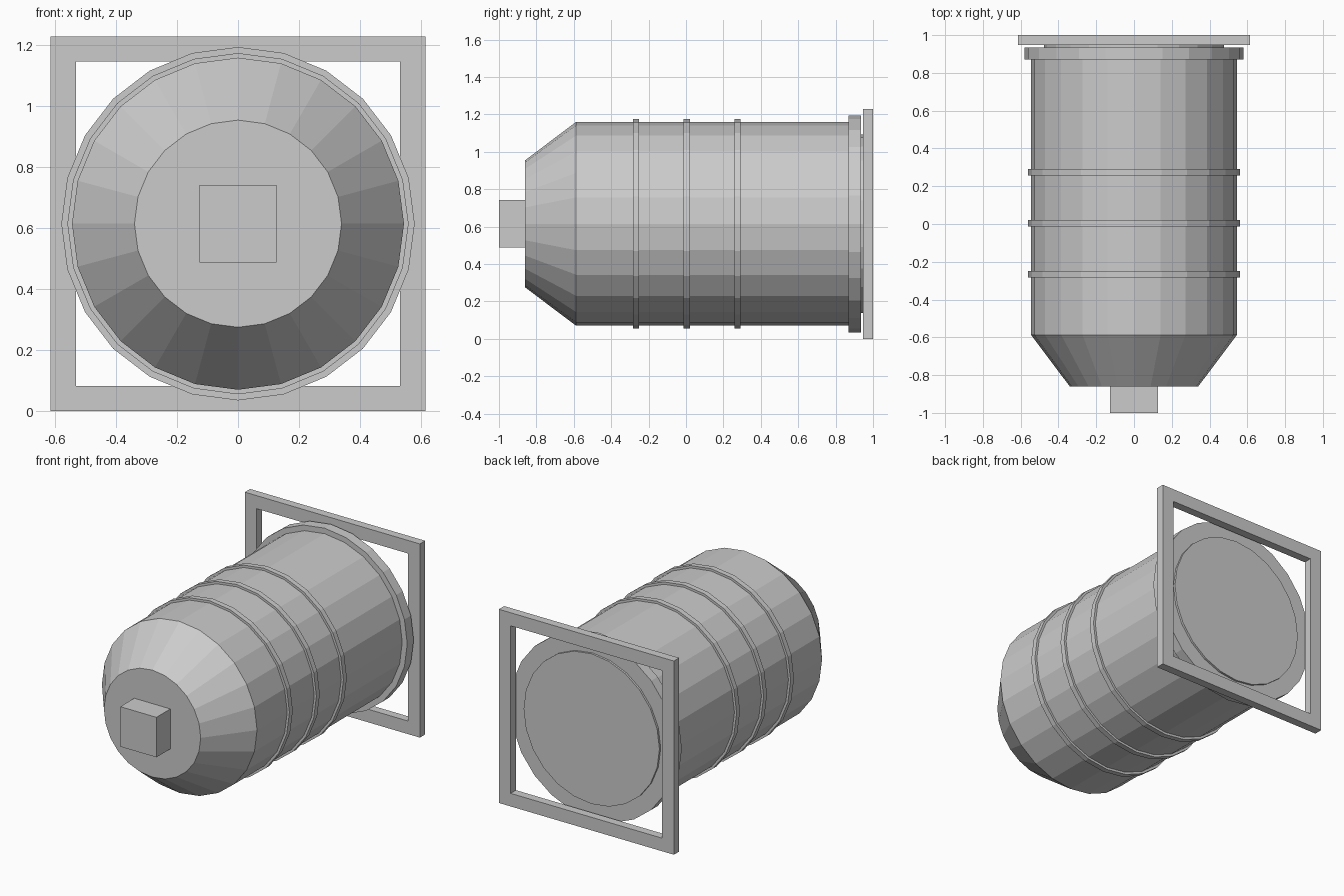
import bpy
import bmesh
from math import sin, cos, pi

cube = bpy.data.objects.get("Cube")
if cube:
    bpy.data.objects.remove(cube, do_unlink=True)

HALF = 0.615      # half the frame's width, also the height of the axis
SIDES = 24

grey = bpy.data.materials.new("plain grey")
grey.use_nodes = True
grey.diffuse_color = (0.6, 0.6, 0.6, 1)
grey.node_tree.nodes["Principled BSDF"].inputs["Base Color"].default_value = grey.diffuse_color


def finish(name, bm):
    bmesh.ops.recalc_face_normals(bm, faces=bm.faces)
    mesh = bpy.data.meshes.new(name)
    bm.to_mesh(mesh)
    bm.free()
    mesh.materials.append(grey)
    obj = bpy.data.objects.new(name, mesh)
    obj.location.z = HALF
    bpy.context.collection.objects.link(obj)
    return obj


def bridge(bm, a, b):
    """Join two closed rows of vertices with quads."""
    n = len(a)
    for i in range(n):
        j = (i + 1) % n
        bm.faces.new((a[i], a[j], b[j], b[i]))


def turned(name, profile):
    """Solid of revolution about y from (radius, y) points."""
    bm = bmesh.new()
    rows = []
    for r, y in profile:
        angles = [2 * pi * i / SIDES for i in range(SIDES)]
        rows.append([bm.verts.new((r * sin(a), y, r * cos(a))) for a in angles])
    for a, b in zip(rows, rows[1:]):
        bridge(bm, a, b)
    bm.faces.new(rows[0])
    bm.faces.new(rows[-1])
    return finish(name, bm)


def square(bm, half, y):
    return [bm.verts.new((half * sx, y, half * sz))
            for sx, sz in ((-1, -1), (1, -1), (1, 1), (-1, 1))]


# Barrel with tapered nose
turned("barrel", [(0.34, -0.86), (0.545, -0.587), (0.545, 0.88)])

# Raised bands around the barrel
for label, y in (("front", -0.267), ("middle", 0.004), ("rear", 0.275)):
    turned(label + "_band", [(0.56, y - 0.017), (0.56, y + 0.017)])

# Rear flange and end disc
turned("flange", [(0.58, 0.87), (0.58, 0.935)])
turned("end_disc", [(0.477, 0.93), (0.477, 0.948)])

# Square knob on the nose
bm = bmesh.new()
near, far = square(bm, 0.127, -1.0), square(bm, 0.127, -0.85)
bridge(bm, near, far)
bm.faces.new(near)
bm.faces.new(far)
finish("knob", bm)

# Open square frame behind the flange
bm = bmesh.new()
loops = [square(bm, half, y) for half, y in
         ((HALF, 0.947), (HALF, 1.0), (0.532, 1.0), (0.532, 0.947))]
for i in range(4):
    bridge(bm, loops[i], loops[(i + 1) % 4])
finish("frame", bm)
